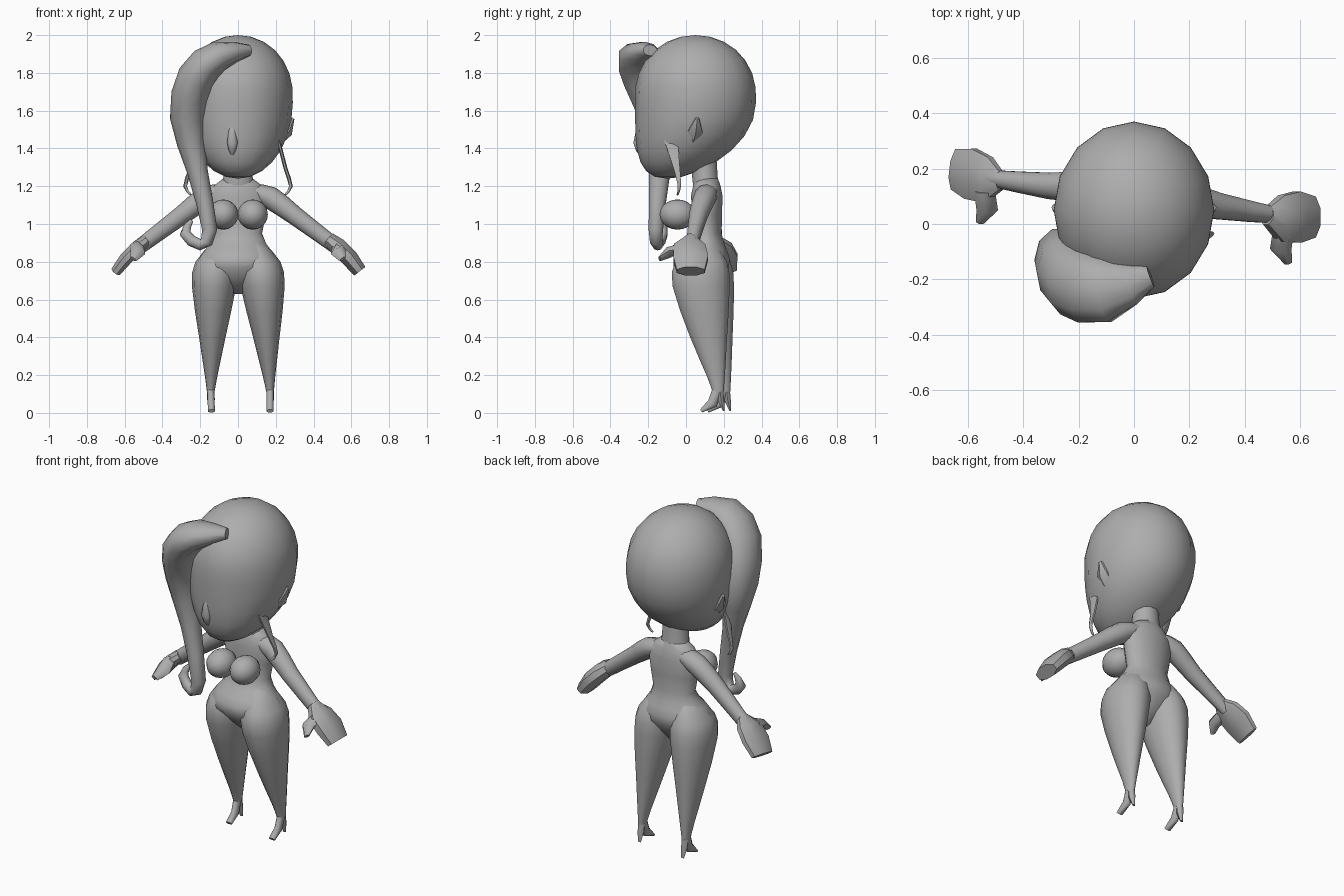
import bpy, bmesh, math
from mathutils import Vector

cube = bpy.data.objects.get("Cube")
if cube:
    bpy.data.objects.remove(cube, do_unlink=True)

clay = bpy.data.materials.new("warm_grey")
clay.use_nodes = True
grey = (.42, .42, .42, 1)
clay.diffuse_color = grey
clay.node_tree.nodes["Principled BSDF"].inputs["Base Color"].default_value = grey


def finish(name, bm, angle=60):
    bmesh.ops.recalc_face_normals(bm, faces=bm.faces)
    mesh = bpy.data.meshes.new(name)
    bm.to_mesh(mesh)
    bm.free()
    mesh.materials.append(clay)
    part = bpy.data.objects.new(name, mesh)
    bpy.context.collection.objects.link(part)
    bpy.ops.object.select_all(action='DESELECT')
    part.select_set(True)
    bpy.context.view_layer.objects.active = part
    bpy.ops.object.shade_smooth_by_angle(angle=math.radians(angle))


def ball(name, shape, segments=12):
    """Unit sphere whose points are moved by the shape rule."""
    bm = bmesh.new()
    bmesh.ops.create_uvsphere(bm, u_segments=segments, v_segments=segments - 2, radius=1)
    for vert in bm.verts:
        vert.co = shape(vert.co.copy())
    finish(name, bm)


def refine(stations):
    """Add a curved midpoint between neighbouring stations."""
    vectors = [Vector(station) for station in stations]
    result = []
    last = len(vectors) - 1
    for i in range(last):
        before, after = vectors[max(i - 1, 0)], vectors[min(i + 2, last)]
        near, far = vectors[i], vectors[i + 1]
        result += [near, (near + far) / 2 + (near + far - before - after) / 16]
    return result + [vectors[last]]


def loft(name, stations, sides=10, level=False, curved=True, angle=60):
    """Skin rings given as x, y, z, depth radius and cross radius."""
    if curved:
        stations = refine(stations)
    points = [Vector(station[:3]) for station in stations]
    bm = bmesh.new()
    rings = []
    for i, station in enumerate(stations):
        depth, cross = Vector((0, 1, 0)), Vector((1, 0, 0))
        if not level:
            tangent = points[min(i + 1, len(points) - 1)] - points[max(i - 1, 0)]
            tangent.normalize()
            depth = (depth - tangent * depth.dot(tangent)).normalized()
            cross = tangent.cross(depth)
        ring = []
        for k in range(sides):
            turn = math.tau * (k + .5) / sides
            offset = depth * math.cos(turn) * station[3] + cross * math.sin(turn) * station[4]
            ring.append(bm.verts.new(points[i] + offset))
        rings.append(ring)
    for lower, upper in zip(rings, rings[1:]):
        for k in range(sides):
            n = (k + 1) % sides
            bm.faces.new((lower[k], lower[n], upper[n], upper[k]))
    bm.faces.new(rings[0])
    bm.faces.new(rings[-1])
    finish(name, bm, angle)


def mirror(stations, sign):
    return [(sign * x, *rest) for x, *rest in stations]


def pose(stations, sign):
    """Limbs on the right sit farther back and the leg stands closer in."""
    if sign > 0:
        return stations
    return [(.04 * max(0, .75 - z) - x, y + .29 * (x - .05), z, depth, cross)
            for x, y, z, depth, cross in stations]


# Head: rounded skull drawn forward and down into a small chin
def skull(p):
    widen = 1 + .1 * max(p.z, 0)
    chin = min(p.z, 0) ** 2
    height = .36 if p.z > 0 else .4
    return Vector((p.x * widen * .29, p.y * widen * .32 + .05 - .15 * chin,
                   1.64 + p.z * height))


ball("head", skull, 16)
loft("nose", [(-.03, -.24, 1.55, .01, .01), (-.03, -.26, 1.43, .02, .03),
              (-.03, -.24, 1.37, .01, .01)], 8)

# Neck and torso
loft("neck", [(0, .11, 1.17, .07, .1), (0, .1, 1.25, .07, .08),
              (0, .09, 1.42, .07, .075)], 12, level=True)
loft("torso", [(0, .09, .63, .03, .03), (0, .08, .77, .15, .21),
               (0, .09, .86, .13, .18), (0, .11, .95, .08, .13),
               (0, .11, 1.15, .085, .165), (0, .11, 1.24, .06, .08)],
     16, level=True)

# Long swept fringe ending in a curl
loft("swept_fringe", [
    (.06, -.19, 1.92, .04, .03), (-.1, -.24, 1.89, .12, .08),
    (-.22, -.21, 1.78, .13, .1), (-.265, -.13, 1.56, .12, .095),
    (-.215, -.14, 1.28, .06, .055), (-.15, -.16, .97, .04, .04),
    (-.2, -.15, .89, .03, .03), (-.28, -.12, .95, .025, .03),
    (-.245, -.11, 1.02, .005, .01)])

# Templates for the paired parts, drawn on the left
ear = [(.2, .035, 1.45, .035, .04), (.25, .05, 1.5, .045, .045),
       (.29, .06, 1.56, .01, .01)]
side_lock = [(.2, -.09, 1.5, .05, .01), (.25, -.05, 1.3, .02, .01),
             (.28, -.035, 1.2, .01, .01), (.25, -.045, 1.155, .005, .005)]
arm = [(.08, .11, 1.17, .06, .04), (.17, .1, 1.14, .06, .06),
       (.3, .065, 1.045, .05, .05), (.52, .03, .88, .03, .04)]
hand = [(.48, .03, .92, .035, .04), (.53, .02, .88, .09, .05),
        (.59, .025, .82, .1, .05), (.645, .025, .75, .08, .04)]
thumb = [(.54, -.02, .88, .03, .04), (.53, -.09, .85, .03, .04),
         (.555, -.14, .815, .01, .02)]
leg = [(.09, .09, .91, .06, .04), (.115, .08, .8, .14, .11),
       (.13, .08, .67, .155, .117), (.15, .12, .4, .1, .07),
       (.164, .157, .2, .05, .034), (.17, .17, .11, .03, .02)]
toe = [(.17, .17, .13, .03, .02), (.17, .14, .05, .03, .02),
       (.17, .08, .01, .01, .02)]
heel = [(.17, .18, .12, .02, .02), (.17, .185, .07, .02, .02),
        (.17, .2, .01, .005, .01)]

for side, sign in (("left", 1), ("right", -1)):
    ball(side + "_breast", lambda p: Vector((sign * .078 + p.x * .08,
                                             p.y * .095 - .045, p.z * .08 + 1.05)))
    loft(side + "_ear", mirror(ear, sign), 6, curved=False, angle=40)
    loft(side + "_side_lock", mirror(side_lock, sign), 6)
    # Arms end in mitten hands, thinner on the right
    loft(side + "_arm", pose(arm, sign))
    palm = hand if sign > 0 else [(*s[:4], s[4] * .75) for s in hand]
    loft(side + "_hand", pose(palm, sign), 8, curved=False, angle=45)
    loft(side + "_thumb", pose(thumb, sign), 6, curved=False)
    # Tapered legs stand on pointed toes with a heel spike
    loft(side + "_leg", pose(leg, sign), 14, level=True)
    loft(side + "_toe", pose(toe, sign), 8, curved=False)
    loft(side + "_heel", pose(heel, sign), 6, curved=False)
